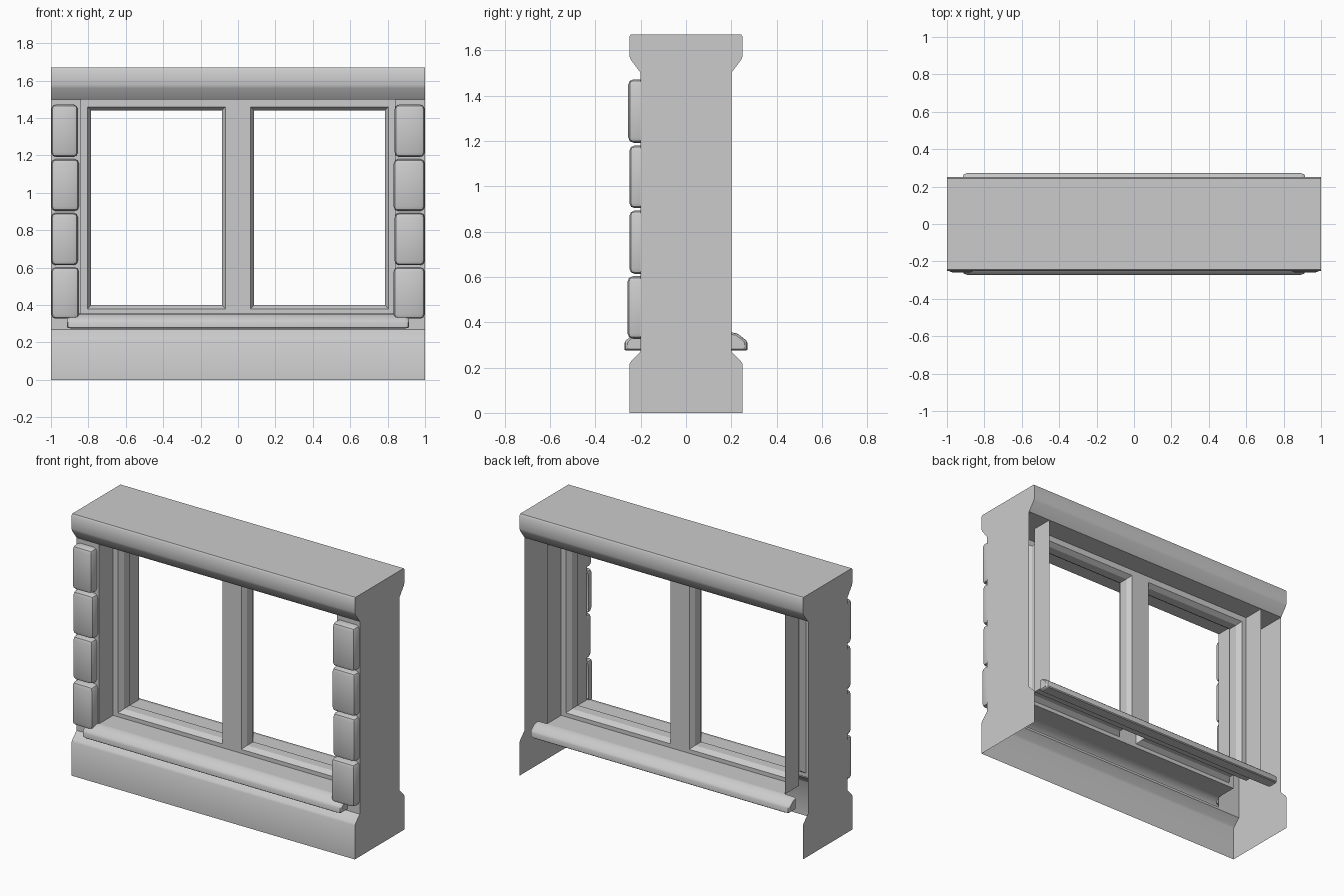
import bpy, bmesh, math

if "Cube" in bpy.data.objects:
    bpy.data.objects.remove(bpy.data.objects["Cube"])


def finish(name, bm, smooth=True):
    bmesh.ops.remove_doubles(bm, verts=bm.verts, dist=1e-5)
    bmesh.ops.recalc_face_normals(bm, faces=bm.faces)
    me = bpy.data.meshes.new(name)
    bm.to_mesh(me)
    bm.free()
    ob = bpy.data.objects.new(name, me)
    bpy.context.collection.objects.link(ob)
    if smooth:
        bpy.ops.object.select_all(action='DESELECT')
        ob.select_set(True)
        bpy.context.view_layer.objects.active = ob
        bpy.ops.object.shade_smooth_by_angle(angle=math.radians(35))
    return ob


def loft(bm, rings, closed):
    """Skin equal-length point rings with quads."""
    rows = [[bm.verts.new(p) for p in r] for r in rings]
    n = len(rows[0])
    for a, b in zip(rows, rows[1:]):
        for i in range(n if closed else n - 1):
            j = (i + 1) % n
            bm.faces.new((a[i], a[j], b[j], b[i]))
    return rows


def strip(bm, profile, x0, x1, closed=False):
    """Extrude a (y, z) profile along x."""
    return loft(bm, [[(x, y, z) for y, z in profile] for x in (x0, x1)], closed)


def rect(x0, x1, z0, z1, y):
    return [(x0, y, z0), (x1, y, z0), (x1, y, z1), (x0, y, z1)]


# half profiles (positive y), shared by mouldings and end walls
base = [(.25, 0), (.25, .215), (.242, .228), (.20, .27)]
crown = [(.20, 1.50), (.245, 1.56), (.25, 1.575), (.25, 1.66), (.243, 1.67)]


def front(p):
    return [(-y, z) for y, z in p]


# cornice, including its soffit
bm = bmesh.new()
strip(bm, crown + front(crown)[::-1], -1, 1, closed=True)
finish("cornice", bm)

# front plinth; the back and underside are open
bm = bmesh.new()
strip(bm, front(base) + [(-.2, .285)], -1, 1)
finish("front_plinth", bm)

# end walls
for s, side in ((-1, "left"), (1, "right")):
    bm = bmesh.new()
    outline = base + crown + front(base + crown)[::-1]
    f = bm.faces.new([bm.verts.new((s, y, z)) for y, z in outline])
    f.normal_update()
    if f.normal.x * s < 0:
        f.normal_flip()
    me = bpy.data.meshes.new(side + "_end_wall")
    bm.to_mesh(me)
    bm.free()
    bpy.context.collection.objects.link(bpy.data.objects.new(side + "_end_wall", me))

    # front wall strip behind the stones
    bm = bmesh.new()
    v = rect(s, s * .84, .27, 1.5, -.2)
    bm.faces.new([bm.verts.new(p) for p in (v if s < 0 else v[::-1])])
    me = bpy.data.meshes.new(side + "_wall_strip")
    bm.to_mesh(me)
    bm.free()
    bpy.context.collection.objects.link(bpy.data.objects.new(side + "_wall_strip", me))

# window reveal: front and back sleeves around the opening
bm = bmesh.new()
for s in (-1, 1):
    loft(bm, [rect(-.84, .84, .355, 1.499, s * y) for y in (.2, .06)], True)
finish("window_reveal", bm, False)

# window frame: bevelled ring around each pane opening, sharing a mullion
bm = bmesh.new()
for s in (-1, 1):
    steps = [(0, .84, .355, 1.499, -.06), (.066, .805, .38, 1.46, -.06),
             (.086, .785, .40, 1.44, -.03)]
    steps += [(*t[:4], -t[4]) for t in steps[::-1]]
    loft(bm, [rect(s * a, s * b, c, d, y) for a, b, c, d, y in steps], True)
finish("window_frame", bm, False)

# sill ledges, front and back, with rounded ends
sill = [(.2, .355), (.226, .351), (.266, .320), (.272, .308),
        (.272, .280), (.266, .275), (.2, .275)]
for s, side in ((-1, "front"), (1, "back")):
    bm = bmesh.new()
    rings = []
    for x, k in ((-.915, .8), (-.908, .93), (-.89, 1), (.89, 1), (.908, .93), (.915, .8)):
        rings.append([(x, s * (.2 + (y - .2) * k), .31 + (z - .31) * k) for y, z in sill])
    rows = loft(bm, rings, False)
    bm.faces.new(rows[0])
    bm.faces.new(rows[-1])
    finish(side + "_sill", bm)

# quoin stones on the front corners
stones = [(.327, .603, .258), (.613, .893, .250), (.903, 1.18, .250), (1.192, 1.472, .255)]
for s, side, inner in ((-1, "left", .85), (1, "right", .832)):
    for i, (z0, z1, y) in enumerate(stones):
        bm = bmesh.new()
        w = inner + (.006 if i % 2 else 0)
        rows = loft(bm, [rect(s * w, s * .998, z0, z1, yy) for yy in (-.2, -y)], True)
        bm.faces.new(rows[-1])
        edges = [e for e in bm.edges if not all(v.co.y > -.21 for v in e.verts)]
        bmesh.ops.bevel(bm, geom=edges, offset=.024, segments=2, profile=.5, affect='EDGES')
        finish(f"{side}_stone_{i + 1}", bm)
